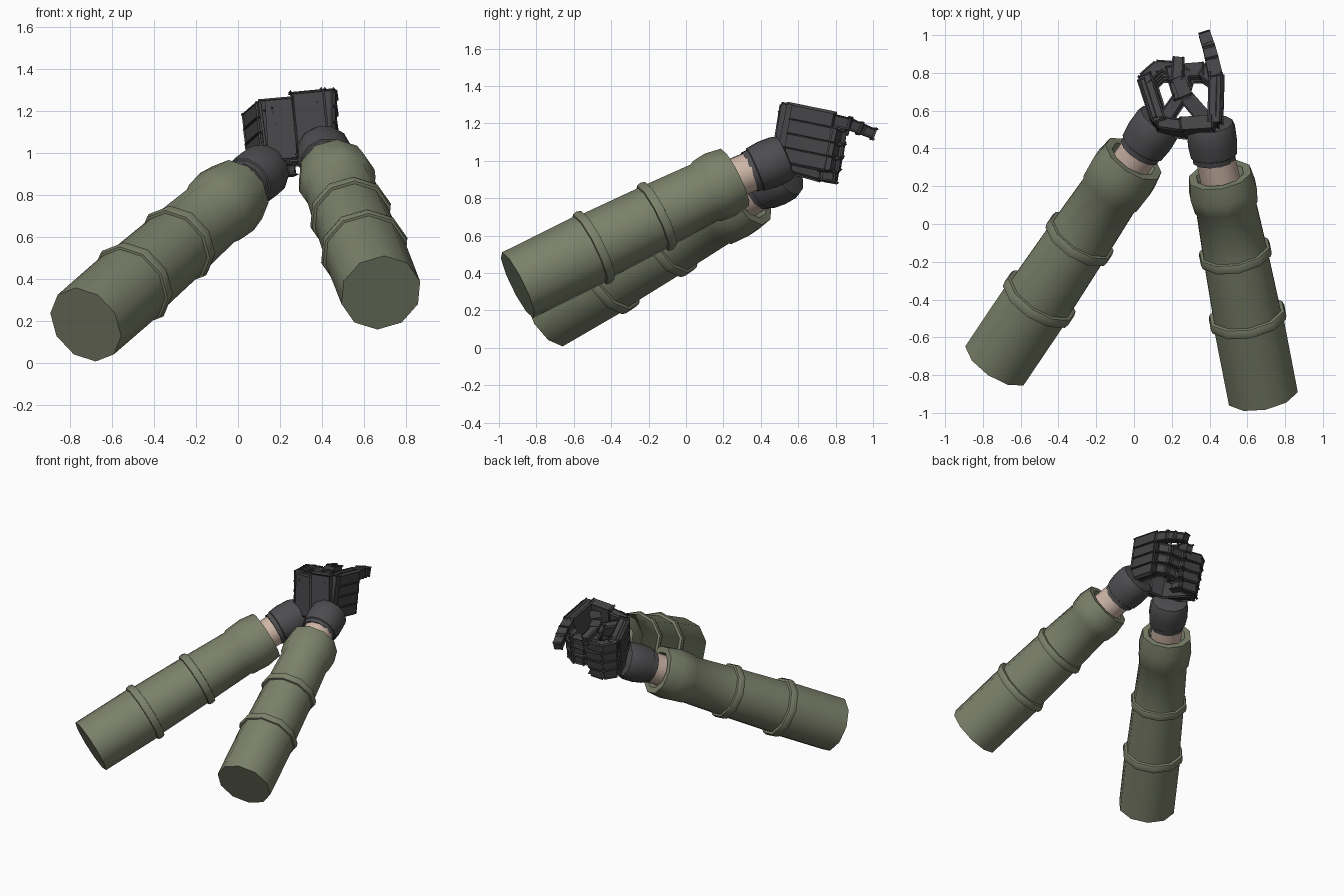
import bpy, bmesh, math
from mathutils import Vector, Matrix

if "Cube" in bpy.data.objects:
    bpy.data.objects.remove(bpy.data.objects["Cube"])


def mat(name, c):
    m = bpy.data.materials.new(name)
    m.diffuse_color = (*c, 1)
    m.use_nodes = True
    m.node_tree.nodes["Principled BSDF"].inputs["Base Color"].default_value = m.diffuse_color
    return m


OLIVE = mat("olive cloth", (0.20, 0.22, 0.145))
GLOVE = mat("glove grey", (0.075, 0.075, 0.08))
HAND = mat("dark hand grey", (0.06, 0.06, 0.064))
SKIN = mat("skin", (0.62, 0.47, 0.39))


def finish(bm, name, m, smooth=None):
    bmesh.ops.recalc_face_normals(bm, faces=bm.faces)
    me = bpy.data.meshes.new(name)
    bm.to_mesh(me)
    bm.free()
    ob = bpy.data.objects.new(name, me)
    bpy.context.collection.objects.link(ob)
    me.materials.append(m)
    if smooth:
        bpy.context.view_layer.objects.active = ob
        ob.select_set(True)
        bpy.ops.object.shade_smooth_by_angle(angle=math.radians(smooth))
        ob.select_set(False)
    return ob


def tube(name, a, b, profile, m, sides=10):
    """Turned solid along a->b; profile = (fraction, radius)."""
    a, b = Vector(a), Vector(b)
    d = (b - a).normalized()
    u = d.cross(Vector((0, 0, 1))).normalized()
    v = u.cross(d)
    bm = bmesh.new()
    rings = []
    for t, r in profile:
        c = a.lerp(b, t)
        rings.append([bm.verts.new(c + r * (u * math.cos(k) + v * math.sin(k)))
                      for k in (2 * math.pi * (i + 0.5) / sides for i in range(sides))])
    for p, q in zip(rings, rings[1:]):
        for i in range(sides):
            j = (i + 1) % sides
            bm.faces.new((p[i], p[j], q[j], q[i]))
    bm.faces.new(rings[0])
    bm.faces.new(rings[-1])
    return finish(bm, name, m, 42)


def bar(bm, a, b, side, w, t, taper=1.0, bevel=0.01):
    """Bevelled box from a to b, w wide along side, t thick."""
    a, b, side = Vector(a), Vector(b), Vector(side)
    x = (b - a).normalized()
    y = (side - x * side.dot(x)).normalized()
    z = x.cross(y)
    tmp = bmesh.new()
    bmesh.ops.create_cube(tmp, size=1)
    for v in tmp.verts:
        k = taper if v.co.x > 0 else 1
        c = v.co.copy()
        v.co = (a + b) / 2 + x * c.x * (b - a).length + y * c.y * w * k + z * c.z * t * k
    bmesh.ops.bevel(tmp, geom=tmp.edges[:], offset=bevel, segments=1, affect='EDGES')
    me = bpy.data.meshes.new("tmp")
    tmp.to_mesh(me)
    tmp.free()
    bm.from_mesh(me)
    bpy.data.meshes.remove(me)


def chain(bm, pts, side, w, t):
    """Finger: shrinking segments through joint points, with small joints."""
    for i, (p, q) in enumerate(zip(pts, pts[1:])):
        k = 1 - 0.08 * i
        p, q = Vector(p), Vector(q)
        bar(bm, p.lerp(q, -0.04), p.lerp(q, 0.93), side, w * k, t * k, 0.92, 0.009)
        if i:
            bar(bm, p.lerp(q, -0.2), p.lerp(q, 0.2), side, w * 0.7, t * 0.7, 1, 0.006)


def sleeve(name, a, b, r1, r2, c):
    prof = [(0, 0.14), (0.0, 0.195), (r1 - .02, 0.196), (r1 - .018, 0.208), (r1, 0.214),
            (r1 + .018, 0.206), (r1 + .02, 0.188), (r2 - .02, 0.18), (r2 - .018, 0.194),
            (r2, 0.2), (r2 + .018, 0.193), (r2 + .02, 0.178), (c, 0.168), (c + .012, 0.178),
            (0.93, 0.187), (1, 0.172), (1, 0.13), (0.96, 0.10)]
    tube(name, a, b, prof, OLIVE)


GLOVE_PROFILE = [(0, 0.10), (0, 0.116), (0.14, 0.118), (0.16, 0.126), (0.5, 0.135),
                 (0.85, 0.132), (1, 0.12), (1.04, 0.07)]

# sleeves, bare wrists, glove gauntlets
sleeve("right_sleeve", (.68, -.90, .335), (.455, .26, .91), .35, .64, .86)
sleeve("left_sleeve", (-.725, -.73, .183), (-.003, .345, .812), .31, .605, .835)
tube("right_wrist", (.46, .22, .89), (.415, .42, .975), [(0, .108), (1, .108)], SKIN, 12)
tube("left_wrist", (-.03, .30, .79), (.06, .43, .865), [(0, .108), (1, .108)], SKIN, 12)
tube("right_glove_cuff", (.425, .34, .94), (.405, .53, 1.02), GLOVE_PROFILE, GLOVE, 12)
tube("left_glove_cuff", (.03, .385, .845), (.14, .55, .93), GLOVE_PROFILE, GLOVE, 12)


def hand(name, wrist, knuckle, down, heel, inward, curl, thumb, h, straight=None):
    """wrist/knuckle = top corners of the back of the hand, down = to its lower edge."""
    W, K, D = Vector(wrist), Vector(knuckle), Vector(down)
    I = Vector(inward)
    bm = bmesh.new()
    mid = D * 0.5
    # back of the hand with four raised metacarpal pads
    bar(bm, W + mid, K + mid, D, D.length, 0.055)
    for i in range(4):
        off = D * (0.125 + 0.25 * i) - I * 0.024
        bar(bm, W.lerp(K, .12) + off, W.lerp(K, .97) + off, D, D.length * .225, 0.03, 1, 0.008)
    # heel of the palm closing the wrist side
    bar(bm, W + mid, Vector(heel) + mid, D, D.length * .97, 0.05)
    # fingers
    for i in range(4):
        base = K + D * (0.125 + 0.25 * i)
        offs = straight if (straight and i == 0) else curl
        shrink = (1, 1.03, 0.98, 0.86)[i]
        pts = [base] + [base + Vector(o) * shrink for o in offs]
        chain(bm, pts, D, h, 0.058)
    # thumb
    chain(bm, thumb, D, 0.075, 0.06)
    finish(bm, name, HAND)


hand("right_hand", (.425, .545, 1.305), (.432, .79, 1.255), (.0, -.05, -.305),
     (.265, .535, 1.29), (-1, 0, 0),
     [(-.07, .045, -.012), (-.165, .04, -.015), (-.185, -.04, -.005)],
     [(.39, .54, 1.20), (.27, .68, 1.21), (.23, .78, 1.20), (.235, .875, 1.17)],
     0.07, straight=[(-.02, .09, -.02), (-.035, .15, -.045), (-.06, .225, -.075)])

hand("left_hand", (.135, .54, 1.25), (.06, .775, 1.185), (.03, -.045, -.29),
     (.25, .525, 1.26), (.95, .3, 0),
     [(.065, .06, -.015), (.17, .055, -.02), (.20, -.03, -.01)],
     [(.15, .53, 1.17), (.245, .67, 1.17), (.215, .76, 1.16), (.20, .83, 1.14)],
     0.068)
